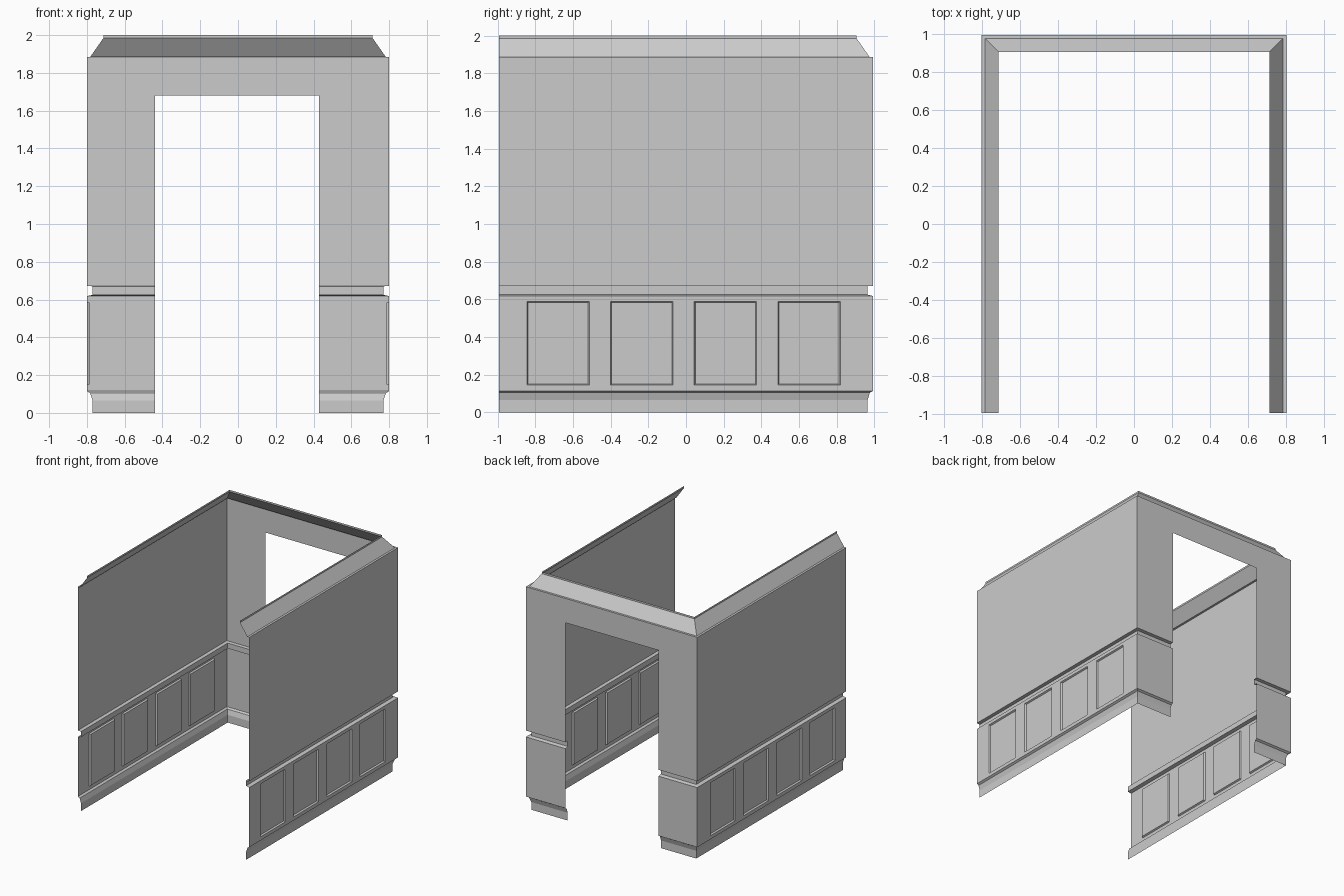
import bpy, bmesh

if "Cube" in bpy.data.objects:
    bpy.data.objects.remove(bpy.data.objects["Cube"])

HALF_X, HALF_Y = 0.80, 0.993
DOOR = (-0.44, 0.43)
DOOR_TOP = 1.68
PANEL_Z = (0.145, 0.59)
PANELS = [(-0.845 + 0.444 * i, -0.513 + 0.444 * i) for i in range(4)]


def sweep(name, profile, panels=False):
    """Sweep (inset, height) points round the U-shaped room, leaving the doorway open."""
    ys = [-HALF_Y] + ([y for p in PANELS for y in p] if panels else [])
    path = [("left", y) for y in ys] + [("corner", -1)]
    path += [("back", x) for x in DOOR] + [("corner", 1)]
    path += [("right", y) for y in reversed(ys)]

    def place(kind, v, d):
        if kind == "left":
            return -HALF_X + d, v
        if kind == "right":
            return HALF_X - d, v
        if kind == "back":
            return v, HALF_Y - d
        return v * (HALF_X - d), HALF_Y - d

    bm = bmesh.new()
    grid = [[bm.verts.new((*place(k, v, d), z)) for d, z in profile] for k, v in path]
    fields = []
    for i in range(len(path) - 1):
        kinds = path[i][0], path[i + 1][0]
        mid_y = (path[i][1] + path[i + 1][1]) / 2
        for j in range(len(profile) - 1):
            z0, z1 = profile[j][1], profile[j + 1][1]
            if kinds == ("back", "back") and z1 <= DOOR_TOP:
                continue
            f = bm.faces.new((grid[i][j], grid[i + 1][j], grid[i + 1][j + 1], grid[i][j + 1]))
            if (panels and kinds[0] == kinds[1] and z0 == PANEL_Z[0]
                    and any(a < mid_y < b for a, b in PANELS)):
                fields.append(f)
    # Panels are pressed into the room with a narrow sloped border
    if fields:
        bm.normal_update()
        bmesh.ops.inset_individual(bm, faces=fields, thickness=0.009, depth=0.013)
    loose = [v for v in bm.verts if not v.link_faces]
    bmesh.ops.delete(bm, geom=loose, context='VERTS')
    mesh = bpy.data.meshes.new(name)
    bm.to_mesh(mesh)
    bm.free()
    obj = bpy.data.objects.new(name, mesh)
    bpy.context.collection.objects.link(obj)
    return obj


# Skirting board at the floor
sweep("baseboard", [(0.03, 0), (0.03, 0.065), (0.017, 0.105), (0, 0.115)])
# Panelled lower wall
sweep("wainscot", [(0, 0.115), (0, PANEL_Z[0]), (0, PANEL_Z[1]), (0, 0.618)], panels=True)
# Rail between the panelling and the upper wall
sweep("chair_rail", [(0, 0.618), (0.03, 0.625), (0.03, 0.67), (0, 0.672)])
# Plain upper wall, split at the door head
sweep("upper_wall", [(0, 0.672), (0, DOOR_TOP), (0, 1.885)])
# Sloped ceiling moulding
sweep("crown_moulding", [(0, 1.885), (0.018, 1.885), (0.088, 1.985), (0.088, 2.0)])
